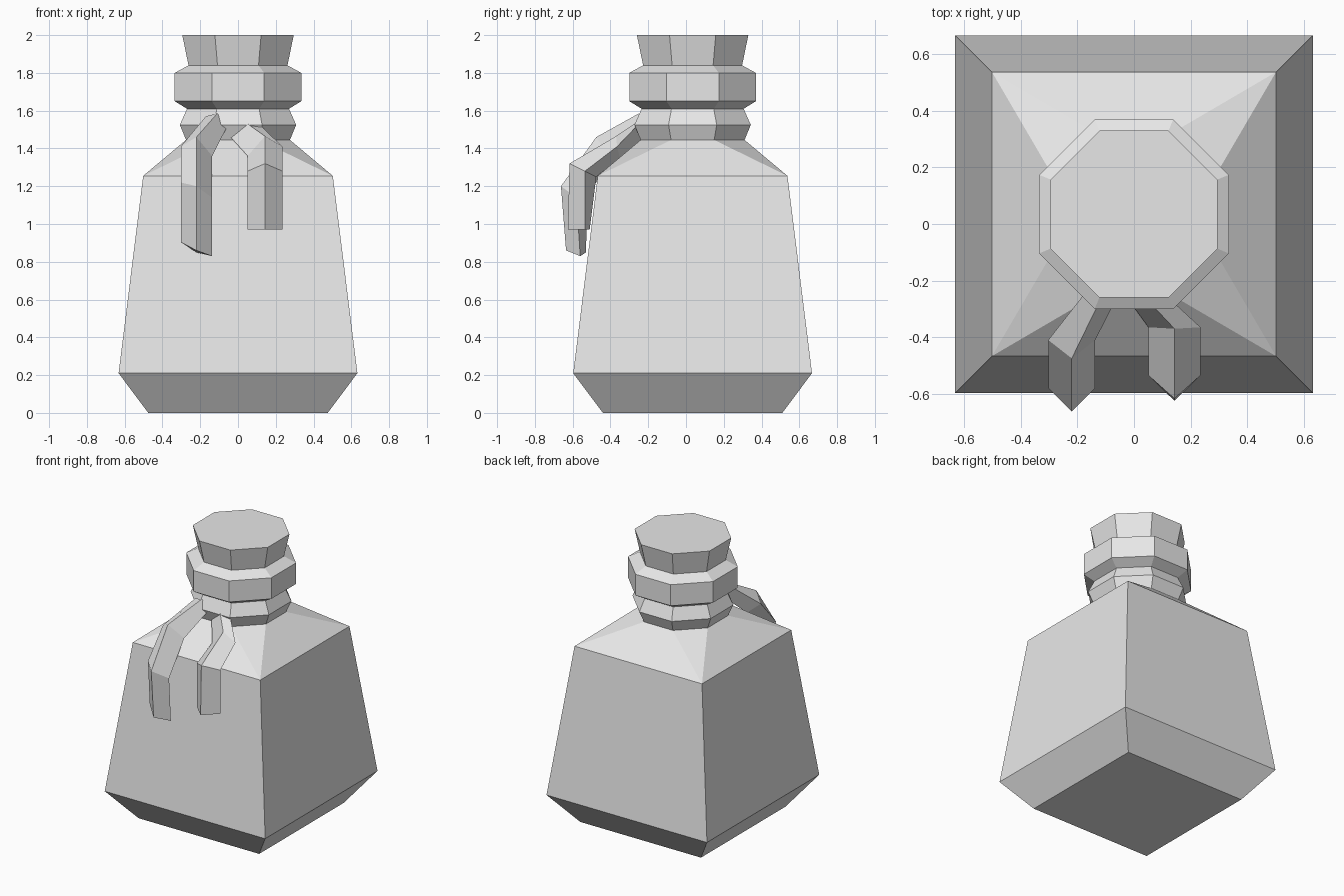
import bpy
import bmesh
import math

cube = bpy.data.objects.get("Cube")
if cube:
    bpy.data.objects.remove(cube, do_unlink=True)

CENTRE_Y = 0.035
OCT = math.tan(math.pi / 8)

grey = bpy.data.materials.new("plain grey")
grey.use_nodes = True
grey.diffuse_color = (0.8, 0.8, 0.8, 1)
grey.node_tree.nodes["Principled BSDF"].inputs["Base Color"].default_value = (0.8, 0.8, 0.8, 1)


def loft(name, rings):
    """Skin a list of point rings and close both ends."""
    bm = bmesh.new()
    rows = [[bm.verts.new(p) for p in ring] for ring in rings]
    n = len(rows[0])
    for low, high in zip(rows, rows[1:]):
        for i in range(n):
            j = (i + 1) % n
            bm.faces.new((low[i], low[j], high[j], high[i]))
    bm.faces.new(rows[0][::-1])
    bm.faces.new(rows[-1])
    bmesh.ops.remove_doubles(bm, verts=bm.verts[:], dist=0.0005)
    bmesh.ops.recalc_face_normals(bm, faces=bm.faces[:])
    mesh = bpy.data.meshes.new(name)
    bm.to_mesh(mesh)
    bm.free()
    mesh.materials.append(grey)
    obj = bpy.data.objects.new(name, mesh)
    bpy.context.collection.objects.link(obj)
    return obj


def ring(z, h, flat=OCT):
    """Eight-point ring: flat=1 collapses the corners to a square."""
    f = h * flat
    pts = [(h, -f), (h, f), (f, h), (-f, h), (-h, f), (-h, -f), (-f, -h), (f, -h)]
    return [(x, y + CENTRE_Y, z) for x, y in pts]


def ribbon(name, stations):
    """Diamond-section strip; each station is x, half width, tilt, ridge, edge, back (y, z)."""
    rings = []
    for x, w, tilt, ridge, edge, back in stations:
        rings.append([(x, *ridge),
                      (x + w, edge[0], edge[1] - tilt),
                      (x, *back),
                      (x - w, edge[0], edge[1] + tilt)])
    return loft(name, rings)


# Square bottle with bevelled foot and sloping shoulder meeting an octagonal neck
loft("bottle_body", [ring(0, 0.475, 1), ring(0.21, 0.632, 1),
                     ring(1.255, 0.502, 1), ring(1.445, 0.275)])

# Cord around the neck, bottle lip and flared stopper
loft("neck_cord", [ring(1.445, 0.275), ring(1.525, 0.308), ring(1.61, 0.27)])
loft("bottle_lip", [ring(1.61, 0.27), ring(1.65, 0.335),
                    ring(1.8, 0.335), ring(1.84, 0.262)])
loft("stopper", [ring(1.84, 0.262), ring(2.0, 0.295)])

# Two loose cord ends draped over the front shoulder
ribbon("right_cord_end", [
    (-0.11, 0.06, 0.02, (-0.25, 1.585), (-0.24, 1.55), (-0.22, 1.5)),
    (-0.22, 0.083, 0.025, (-0.475, 1.46), (-0.41, 1.385), (-0.37, 1.34)),
    (-0.22, 0.083, 0.04, (-0.662, 1.2), (-0.58, 1.18), (-0.52, 1.17)),
    (-0.22, 0.083, 0.037, (-0.635, 0.86), (-0.56, 0.867), (-0.53, 0.85)),
])
ribbon("left_cord_end", [
    (0.03, 0.07, -0.04, (-0.25, 1.545), (-0.24, 1.5), (-0.22, 1.46)),
    (0.143, 0.092, -0.025, (-0.37, 1.465), (-0.365, 1.385), (-0.35, 1.35)),
    (0.143, 0.092, 0, (-0.617, 1.32), (-0.535, 1.28), (-0.475, 1.25)),
    (0.143, 0.092, 0, (-0.625, 0.97), (-0.535, 0.97), (-0.51, 0.97)),
])
